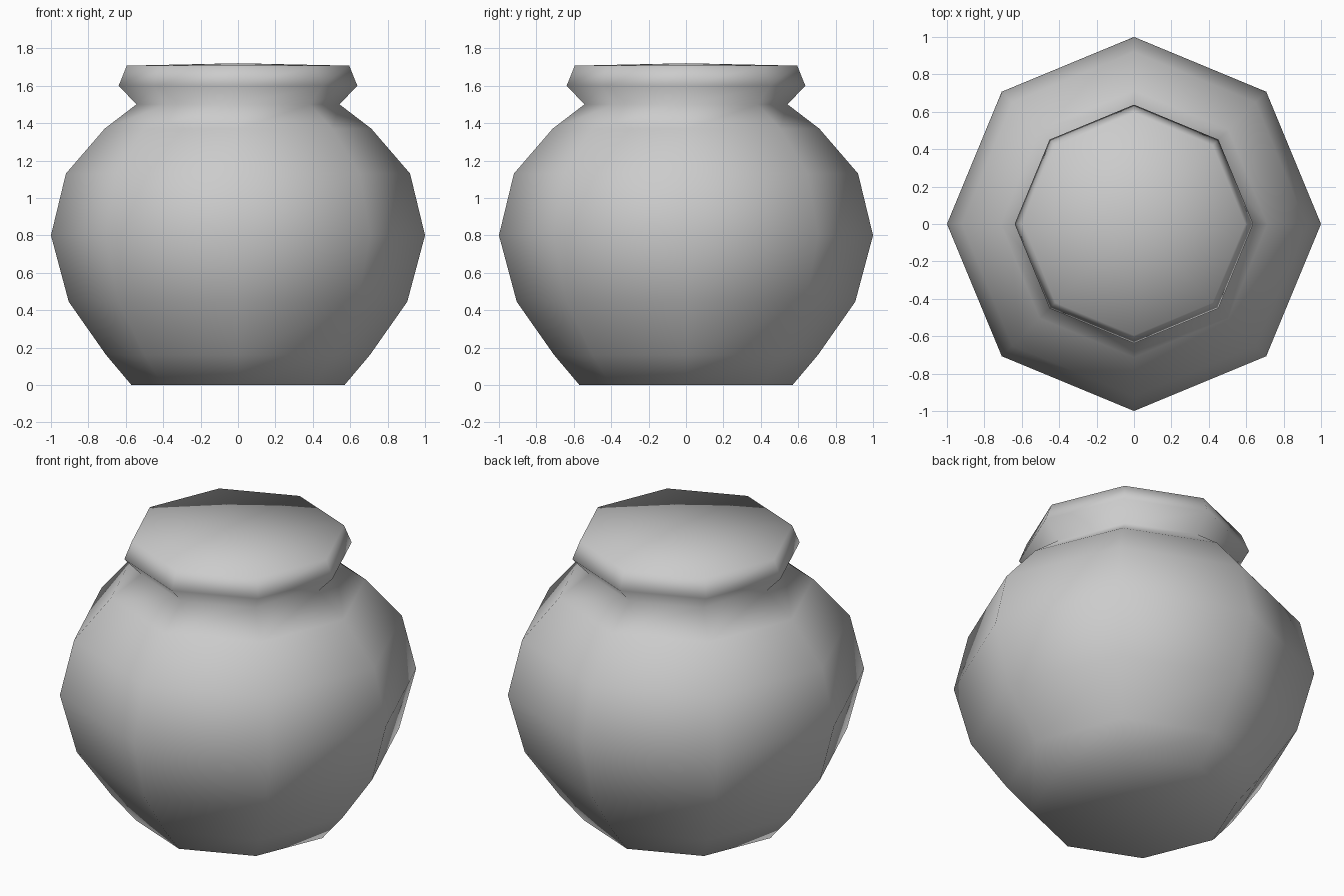
import bpy, bmesh, math

cube = bpy.data.objects.get("Cube")
if cube:
    bpy.data.objects.remove(cube, do_unlink=True)

SIDES = 8

# Plain grey clay
clay = bpy.data.materials.new("grey clay")
clay.use_nodes = True
colour = (0.6, 0.6, 0.6, 1)
clay.diffuse_color = colour
clay.node_tree.nodes["Principled BSDF"].inputs["Base Color"].default_value = colour

# Profile (radius, height): base, round belly, neck, flared rim, shallow lid
profile = [
    (0, 0), (0.57, 0), (0.705, 0.16), (0.905, 0.445), (1, 0.8),
    (0.92, 1.13), (0.713, 1.37), (0.543, 1.5), (0.638, 1.6),
    (0.595, 1.707), (0, 1.72),
]

# Turn the profile around the upright axis
bm = bmesh.new()
verts = [bm.verts.new((r, 0, z)) for r, z in profile]
edges = [bm.edges.new(pair) for pair in zip(verts, verts[1:])]
bmesh.ops.spin(bm, geom=verts + edges, cent=(0, 0, 0), axis=(0, 0, 1),
               angle=math.tau, steps=SIDES)
bmesh.ops.remove_doubles(bm, verts=bm.verts[:], dist=0.001)
bmesh.ops.recalc_face_normals(bm, faces=bm.faces[:])
for face in bm.faces:
    face.smooth = True

mesh = bpy.data.meshes.new("pot")
bm.to_mesh(mesh)
bm.free()
mesh.materials.append(clay)
pot = bpy.data.objects.new("pot", mesh)
bpy.context.collection.objects.link(pot)
